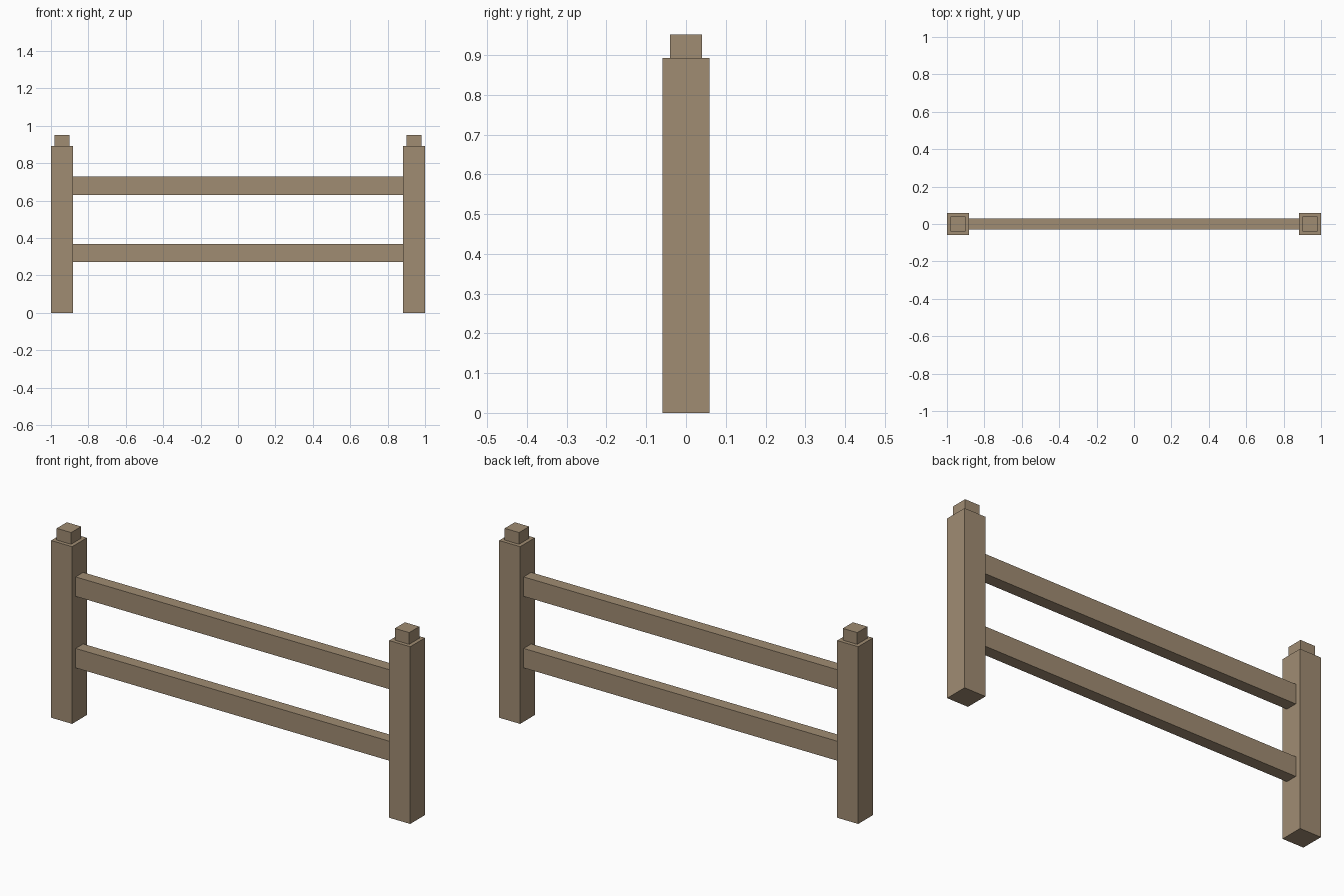
import bpy

if "Cube" in bpy.data.objects:
    bpy.data.objects.remove(bpy.data.objects["Cube"])

wood = bpy.data.materials.new("weathered wood")
wood.diffuse_color = (0.352, 0.262, 0.171, 1)
wood.use_nodes = True
wood.node_tree.nodes["Principled BSDF"].inputs["Base Color"].default_value = wood.diffuse_color


def box(name, x, y, z):
    """Box spanning the given (min, max) ranges."""
    bpy.ops.mesh.primitive_cube_add(size=1)
    ob = bpy.context.object
    ob.name = name
    for v in ob.data.vertices:
        v.co = [r[0] if c < 0 else r[1] for c, r in zip(v.co, (x, y, z))]
    ob.data.materials.append(wood)
    return ob


POST, CAP = 0.0585, 0.04      # half widths
POST_X = 1 - POST             # post centre
POST_TOP, CAP_TOP = 0.892, 0.951

# Square posts with a smaller block on top
for side, label in ((-1, "left"), (1, "right")):
    cx = side * POST_X
    box(label + "_post", (cx - POST, cx + POST), (-POST, POST), (0, POST_TOP))
    box(label + "_post_cap", (cx - CAP, cx + CAP), (-CAP, CAP), (POST_TOP, CAP_TOP))

# Horizontal rails between the posts
inner = POST_X - POST
for label, z in (("lower", 0.32), ("upper", 0.68)):
    box(label + "_rail", (-inner, inner), (-0.03, 0.03), (z - 0.049, z + 0.049))
